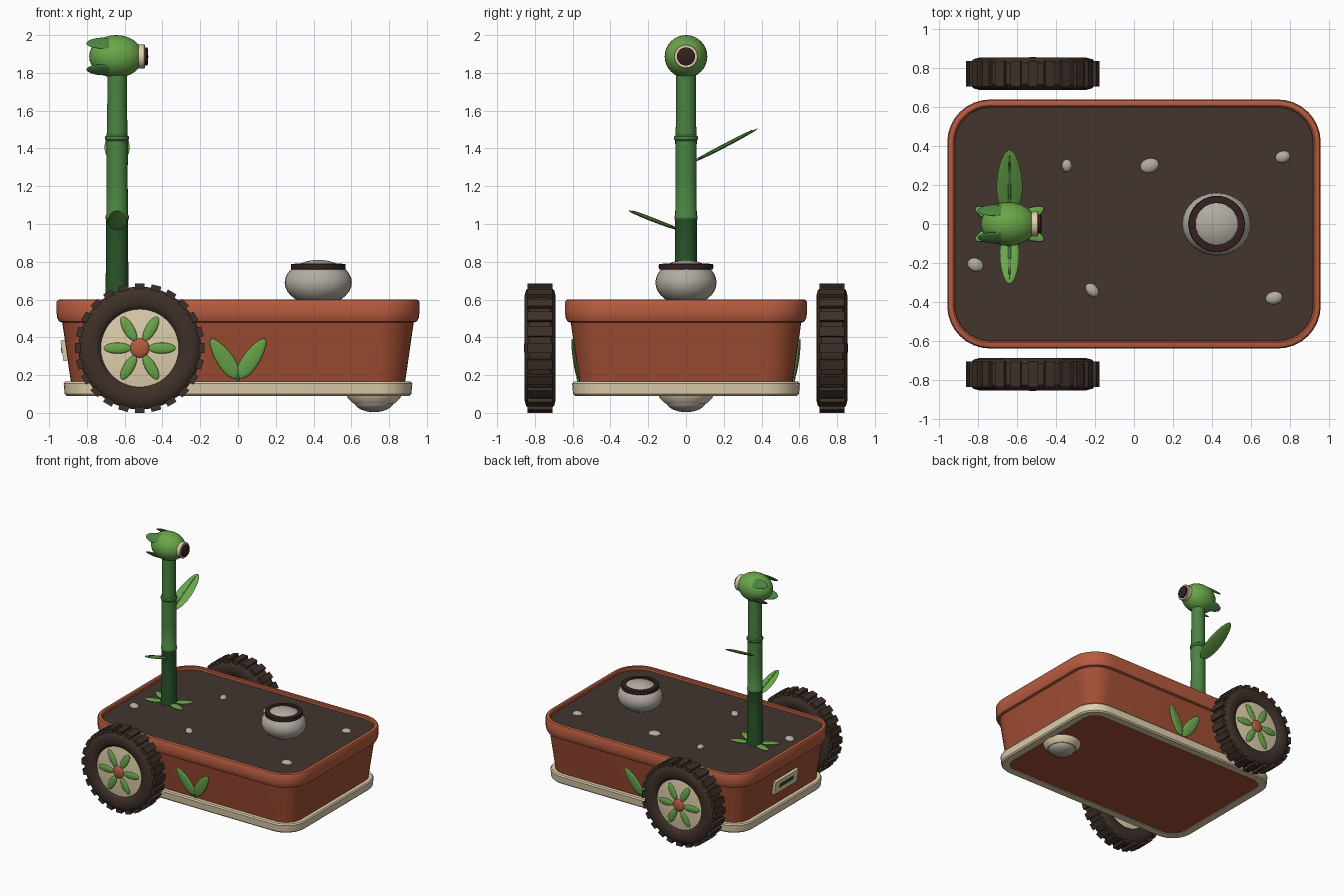
import bpy, bmesh
from math import sin, cos, pi, radians
from mathutils import Matrix, Vector

if "Cube" in bpy.data.objects:
    bpy.data.objects.remove(bpy.data.objects["Cube"])


def material(name, r, g, b):
    m = bpy.data.materials.new(name)
    m.diffuse_color = [((c / 255 + 0.055) / 1.055) ** 2.4 for c in (r, g, b)] + [1]
    m.use_nodes = True
    m.node_tree.nodes["Principled BSDF"].inputs["Base Color"].default_value = m.diffuse_color
    return m


RIM = material("light terracotta", 182, 91, 63)
CLAY = material("terracotta", 162, 78, 52)
CREAM = material("cream", 222, 206, 172)
SOIL = material("soil brown", 67, 53, 47)
RUBBER = material("rubber brown", 62, 48, 40)
STONE = material("stone grey", 178, 172, 162)
LEAF = material("leaf green", 106, 166, 74)
STEM = material("stem green", 74, 132, 65)
DARK = material("dark green", 42, 86, 42)
LENS = material("lens brown", 52, 32, 31)


def finish(name, bm, *mats, rule=None, angle=35):
    bmesh.ops.remove_doubles(bm, verts=bm.verts, dist=1e-5)
    bmesh.ops.recalc_face_normals(bm, faces=bm.faces)
    me = bpy.data.meshes.new(name)
    if rule:
        for f in bm.faces:
            f.material_index = rule(f)
    bm.to_mesh(me)
    bm.free()
    for m in mats:
        me.materials.append(m)
    me.shade_smooth()
    me.set_sharp_from_angle(angle=radians(angle))
    ob = bpy.data.objects.new(name, me)
    bpy.context.collection.objects.link(ob)
    return ob


def loft(rings, closed=False, cap=True):
    """Bridge equal rings of points; close into a tube loop or cap both ends."""
    bm = bmesh.new()
    vs = [[bm.verts.new(p) for p in r] for r in rings]
    n = len(vs[0])
    pairs = list(zip(vs, vs[1:])) + ([(vs[-1], vs[0])] if closed else [])
    for a, b in pairs:
        for i in range(n):
            j = (i + 1) % n
            bm.faces.new((a[i], a[j], b[j], b[i]))
    if cap and not closed:
        bm.faces.new(vs[0])
        bm.faces.new(vs[-1])
    return bm


def rounded_rect(offset, z, hx=0.96, hy=0.64, rad=0.22, steps=8):
    r = rad + offset
    pts = []
    for k, (sx, sy) in enumerate(((1, 1), (-1, 1), (-1, -1), (1, -1))):
        for i in range(steps + 1):
            a = (k + i / steps) * pi / 2
            pts.append((sx * (hx - rad) + r * cos(a), sy * (hy - rad) + r * sin(a), z))
    return pts


def lathe(profile, loc, axis="Z", closed=False, seg=40):
    """Spin (radius, height) points around an axis through loc."""
    turn = {"Z": Matrix(), "X": Matrix.Rotation(pi / 2, 4, "Y"),
            "Y": Matrix.Rotation(-pi / 2, 4, "X")}[axis]
    rings = [[(r * cos(2 * pi * i / seg), r * sin(2 * pi * i / seg), h)
              for i in range(seg)] for r, h in profile]
    bm = loft(rings, closed, cap=False)
    bm.transform(Matrix.Translation(loc) @ turn)
    return bm


def ball(name, loc, size, mat, turn=0):
    bm = bmesh.new()
    bmesh.ops.create_uvsphere(bm, u_segments=28, v_segments=16, radius=1)
    bm.transform(Matrix.Translation(loc) @ Matrix.Rotation(turn, 4, "Z")
                 @ Matrix.Diagonal((*size, 1)))
    return finish(name, bm, mat, angle=60)


def box(name, loc, size, mat, rot=Matrix()):
    bm = bmesh.new()
    bmesh.ops.create_cube(bm, size=1)
    bm.transform(Matrix.Translation(loc) @ rot @ Matrix.Diagonal((*size, 1)))
    return finish(name, bm, mat)


def leaf(name, base, tip, width, normal, mat, thick=0.02, taper=0.15):
    """Flattened ellipsoid from base to tip, a little narrower at the tip."""
    base, tip = Vector(base), Vector(tip)
    d = (tip - base).normalized()
    side = d.cross(Vector(normal)).normalized()
    n = side.cross(d)
    bm = bmesh.new()
    bmesh.ops.create_uvsphere(bm, u_segments=16, v_segments=12, radius=1)
    for v in bm.verts:
        v.co.x *= 1 - taper * v.co.z
    frame = Matrix((side, n, d)).transposed().to_4x4()
    size = Matrix.Diagonal((width / 2, thick / 2, (tip - base).length / 2, 1))
    bm.transform(Matrix.Translation((base + tip) / 2) @ frame @ size)
    return finish(name, bm, mat, angle=70)


# planter box, rim, soil and base tray
finish("planter_body", loft([rounded_rect(-0.085, 0.098), rounded_rect(-0.075, 0.165),
                             rounded_rect(-0.028, 0.49)]), CLAY)
rim = [(-0.03, 0.478), (-0.012, 0.484), (-0.002, 0.505), (0, 0.53), (0, 0.588), (-0.006, 0.597),
       (-0.014, 0.6), (-0.03, 0.6), (-0.038, 0.594), (-0.042, 0.56), (-0.042, 0.478)]
finish("planter_rim", loft([rounded_rect(*p) for p in rim], closed=True), RIM)
finish("soil", loft([rounded_rect(-0.04, 0.5), rounded_rect(-0.04, 0.575)]), SOIL)
tray = [(-0.052, 0.09), (-0.042, 0.1), (-0.037, 0.155), (-0.045, 0.165),
        (-0.09, 0.165), (-0.11, 0.09)]
finish("base_tray", loft([rounded_rect(*p) for p in tray], closed=True), CREAM)

# caster under the far end
finish("caster_mount", lathe([(0, 0.1), (0.145, 0.1), (0.14, 0.08), (0.11, 0.05), (0, 0.05)],
                             (0.72, 0, 0)), CREAM)
ball("caster_ball", (0.72, 0, 0.06), (0.105, 0.105, 0.056), STONE)

# wheels with tread blocks and flower hubs
half = [(0.2, 0.05), (0.216, 0.07), (0.235, 0.08), (0.275, 0.0825), (0.305, 0.075), (0.325, 0.055)]
tire = half + [(r, -h) for r, h in reversed(half)]
hub = [(0, 0.07), (0.08, 0.069), (0.15, 0.065), (0.218, 0.056),
       (0.218, -0.056), (0.15, -0.065), (0.08, -0.069), (0, -0.07)]
for s, tag in ((-1, "front"), (1, "back")):
    c = Vector((-0.52, s * 0.7725, 0.343))
    finish(tag + "_tire", lathe(tire, c, "Y", True, 48), RUBBER)
    finish(tag + "_hub", lathe(hub, c, "Y"), CREAM)
    bm = bmesh.new()
    for i in range(24):
        bmesh.ops.create_cube(bm, size=1, matrix=Matrix.Translation(c)
                              @ Matrix.Rotation(2 * pi * i / 24, 4, "Y")
                              @ Matrix.Translation((0.322, 0, 0))
                              @ Matrix.Diagonal((0.042, 0.132, 0.052, 1)))
    finish(tag + "_tread", bm, RUBBER)
    for i in range(6):
        d = Vector((cos(i * pi / 3), 0, sin(i * pi / 3)))
        out = Vector((0, s, 0))
        leaf(f"{tag}_hub_petal_{i}", c + d * 0.045 + out * 0.07, c + d * 0.19 + out * 0.064,
             0.058, out, LEAF, 0.022, 0)
    ball(tag + "_hub_centre", c + Vector((0, s * 0.066, 0)), (0.052, 0.02, 0.052), RIM)

    # sprout ornament on the long side
    def wall(x, z, s=s):
        return (x, s * (0.57 + 0.149 * (z - 0.165)), z)
    for t in (-1, 1):
        leaf(f"{tag}_sprout_leaf_{t}", wall(t * 0.004, 0.185), wall(t * 0.142, 0.39),
             0.088, (0, s, 0), LEAF, 0.022)
    leaf(tag + "_sprout_stalk", wall(0, 0.155), wall(0, 0.215), 0.014, (0, s, 0), STEM, 0.014)

# name plate on the short end
tilt = Matrix.Rotation(-0.148, 4, "Y")
box("end_plate", (-0.919, 0, 0.33), (0.026, 0.3, 0.11), CREAM, tilt)
box("end_plate_bar", (-0.932, 0, 0.332), (0.008, 0.18, 0.03), DARK, tilt)

# jointed stalk, darker in its lowest section
sx = -0.64
stalk = [(0, 0.55), (0.064, 0.55), (0.062, 0.64), (0.058, 0.85), (0.058, 1.02), (0.062, 1.03),
         (0.062, 1.042), (0.057, 1.05), (0.056, 1.25), (0.057, 1.44), (0.063, 1.448),
         (0.063, 1.463), (0.055, 1.47), (0.052, 1.65), (0.052, 1.82), (0, 1.82)]
finish("stalk", lathe(stalk, (sx, 0, 0), seg=28), STEM, DARK,
       rule=lambda f: int(f.calc_center_median().z < 1.03))

# stalk leaves with midribs
for tag, base, tip, w in (("upper", (sx, 0.045, 1.33), (sx, 0.38, 1.505), 0.132),
                          ("lower", (sx, -0.045, 0.97), (sx, -0.307, 1.072), 0.1)):
    leaf(tag + "_stalk_leaf", base, tip, w, (0, 0, 1), LEAF, 0.018)
    up = Vector((0, 0, 0.008))
    a, b = Vector(base) + up, Vector(tip) + up
    leaf(tag + "_leaf_rib", a, a.lerp(b, 0.92), 0.014, (0, 0, 1), STEM, 0.01)

# leaves around the foot of the stalk
for i, a in enumerate((25, 155, 205, 335)):
    d = Vector((cos(radians(a)), sin(radians(a)), 0))
    foot = Vector((sx, 0, 0.582))
    leaf(f"foot_leaf_{i}", foot + d * 0.04, foot + d * 0.195 + Vector((0, 0, 0.008)),
         0.065, (0, 0, 1), LEAF, 0.016)

# bud head, back sepals and eye
hz = 1.887
ball("bud_head", (-0.645, 0, hz), (0.143, 0.113, 0.113), LEAF)
for i in range(4):
    a = pi / 4 + i * pi / 2
    d = Vector((0, cos(a), sin(a)))
    c = Vector((0, 0, hz))
    leaf(f"sepal_{i}", c + d * 0.102 + Vector((-0.655, 0, 0)),
         c + d * 0.098 + Vector((-0.803, 0, 0)), 0.08, d, STEM, 0.018)
finish("eye_ring", lathe([(0, -0.04), (0.062, -0.04), (0.064, 0.008), (0.06, 0.012), (0, 0.012)],
                         (-0.505, 0, hz), "X"), CREAM)
finish("eye_lens", lathe([(0, 0), (0.048, 0), (0.048, 0.024), (0.04, 0.029), (0, 0.03)],
                         (-0.505, 0, hz), "X"), LENS)

# boulder with dark collar
ball("boulder", (0.425, 0, 0.69), (0.178, 0.162, 0.12), STONE)
finish("boulder_collar", lathe([(0.107, 0.755), (0.143, 0.76), (0.145, 0.775), (0.143, 0.788),
                                (0.108, 0.791)], (0.425, 0, 0), closed=True), LENS)

# pebbles on the soil
for i, (x, y, rx, ry, t) in enumerate((
        (-0.345, 0.3, 0.026, 0.032, 0), (0.08, 0.3, 0.049, 0.037, 0.3),
        (0.765, 0.345, 0.039, 0.03, 0.3), (-0.815, -0.21, 0.042, 0.034, -0.4),
        (-0.215, -0.34, 0.04, 0.029, -0.8), (0.72, -0.38, 0.044, 0.033, 0.2))):
    ball(f"pebble_{i}", (x, y, 0.578), (rx, ry, 0.022), STONE, t)
